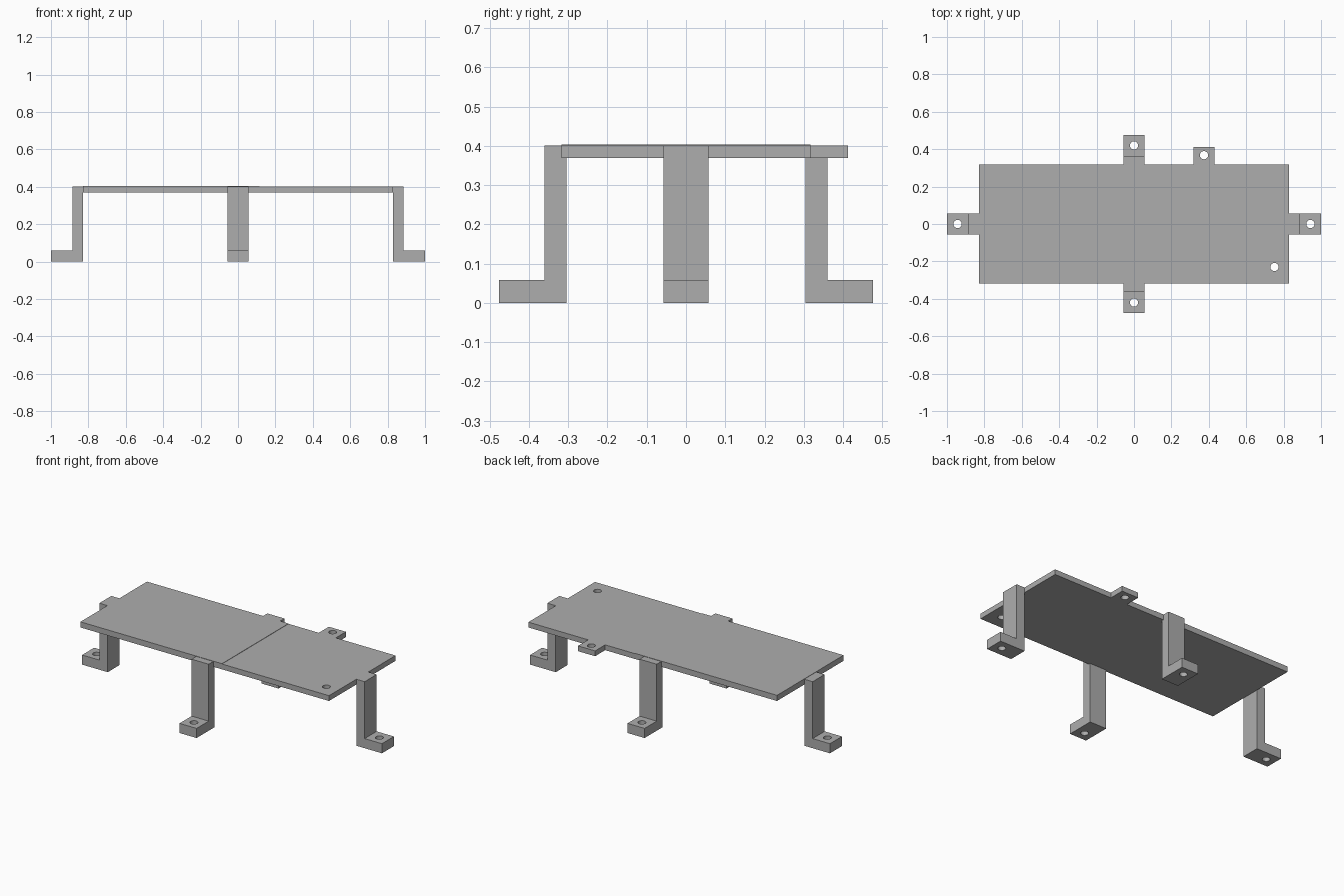
import bpy
import bmesh
from math import pi
from mathutils import Matrix, Vector

cube = bpy.data.objects.get("Cube")
if cube:
    bpy.data.objects.remove(cube, do_unlink=True)

GREY = (0.42, 0.42, 0.42)
TOP, PLATE_Z = 0.401, 0.369
HALF_X, HALF_Y = 0.829, 0.317
HALF_W = 0.057          # half width of every leg and tab
FOOT_H, HOLE_R = 0.058, 0.022

steel = bpy.data.materials.new("plain_grey")
steel.use_nodes = True
steel.diffuse_color = (*GREY, 1)
steel.node_tree.nodes["Principled BSDF"].inputs["Base Color"].default_value = (*GREY, 1)


def prism(name, outline, sweep):
    """Extrude a closed outline of 3D points along the sweep vector."""
    bm = bmesh.new()
    face = bm.faces.new([bm.verts.new(p) for p in outline])
    out = bmesh.ops.extrude_face_region(bm, geom=[face])
    moved = [g for g in out["geom"] if isinstance(g, bmesh.types.BMVert)]
    bmesh.ops.translate(bm, verts=moved, vec=Vector(sweep))
    bmesh.ops.recalc_face_normals(bm, faces=bm.faces)
    mesh = bpy.data.meshes.new(name)
    bm.to_mesh(mesh)
    bm.free()
    mesh.materials.append(steel)
    obj = bpy.data.objects.new(name, mesh)
    bpy.context.collection.objects.link(obj)
    return obj


def drill(obj, spots):
    """Cut round vertical holes at the given x, y spots."""
    for i, (x, y) in enumerate(spots):
        bm = bmesh.new()
        bmesh.ops.create_cone(bm, cap_ends=True, segments=32, radius1=HOLE_R,
                              radius2=HOLE_R, depth=2,
                              matrix=Matrix.Translation((x, y, 0)))
        mesh = bpy.data.meshes.new("hole_cutter")
        bm.to_mesh(mesh)
        bm.free()
        mesh.materials.append(steel)
        cutter = bpy.data.objects.new(f"{obj.name}_hole_cutter_{i}", mesh)
        bpy.context.collection.objects.link(cutter)
        cutter.hide_render = True
        cutter.hide_set(True)
        cutter.display_type = 'WIRE'
        mod = obj.modifiers.new("hole", 'BOOLEAN')
        mod.operation, mod.solver, mod.object = 'DIFFERENCE', 'EXACT', cutter
    # Bake the holes and drop the cutters
    bpy.context.view_layer.update()
    graph = bpy.context.evaluated_depsgraph_get()
    baked = bpy.data.meshes.new_from_object(obj.evaluated_get(graph))
    cutters = [m.object for m in obj.modifiers]
    obj.modifiers.clear()
    obj.data = baked
    for c in cutters:
        bpy.data.objects.remove(c, do_unlink=True)


# Table plate with a tab on its back edge
tab_x, tab_y = 0.374, 0.413
plate = prism("plate", [(x, y, PLATE_Z) for x, y in (
    (-HALF_X, -HALF_Y), (HALF_X, -HALF_Y), (HALF_X, HALF_Y),
    (tab_x + HALF_W, HALF_Y), (tab_x + HALF_W, tab_y),
    (tab_x - HALF_W, tab_y), (tab_x - HALF_W, HALF_Y), (-HALF_X, HALF_Y))],
    (0, 0, TOP - PLATE_Z))
drill(plate, [(tab_x, 0.368), (0.751, -0.23)])

# Thin raised sheet on the right-hand part of the plate
prism("top_sheet", [(x, y, TOP) for x, y in (
    (-HALF_X, -HALF_Y), (0.115, -HALF_Y), (0.115, HALF_Y), (-HALF_X, HALF_Y))],
    (0, 0, 0.002))


# L-shaped legs, each turned to face outward
def leg(name, angle, inner, outer, toe, hole):
    profile = ((inner, 0), (toe, 0), (toe, FOOT_H), (outer, FOOT_H),
               (outer, TOP), (inner, TOP))
    obj = prism(name, [(r, -HALF_W, z) for r, z in profile], (0, 2 * HALF_W, 0))
    drill(obj, [(hole, 0)])
    obj.data.transform(Matrix.Rotation(angle, 4, 'Z'))


for name, turn in (("left_leg", 0), ("right_leg", 2)):
    leg(name, turn * pi / 2, HALF_X, 0.885, 1.0, 0.943)
for name, turn in (("back_leg", 1), ("front_leg", 3)):
    leg(name, turn * pi / 2, 0.305, 0.361, 0.476, 0.42)
